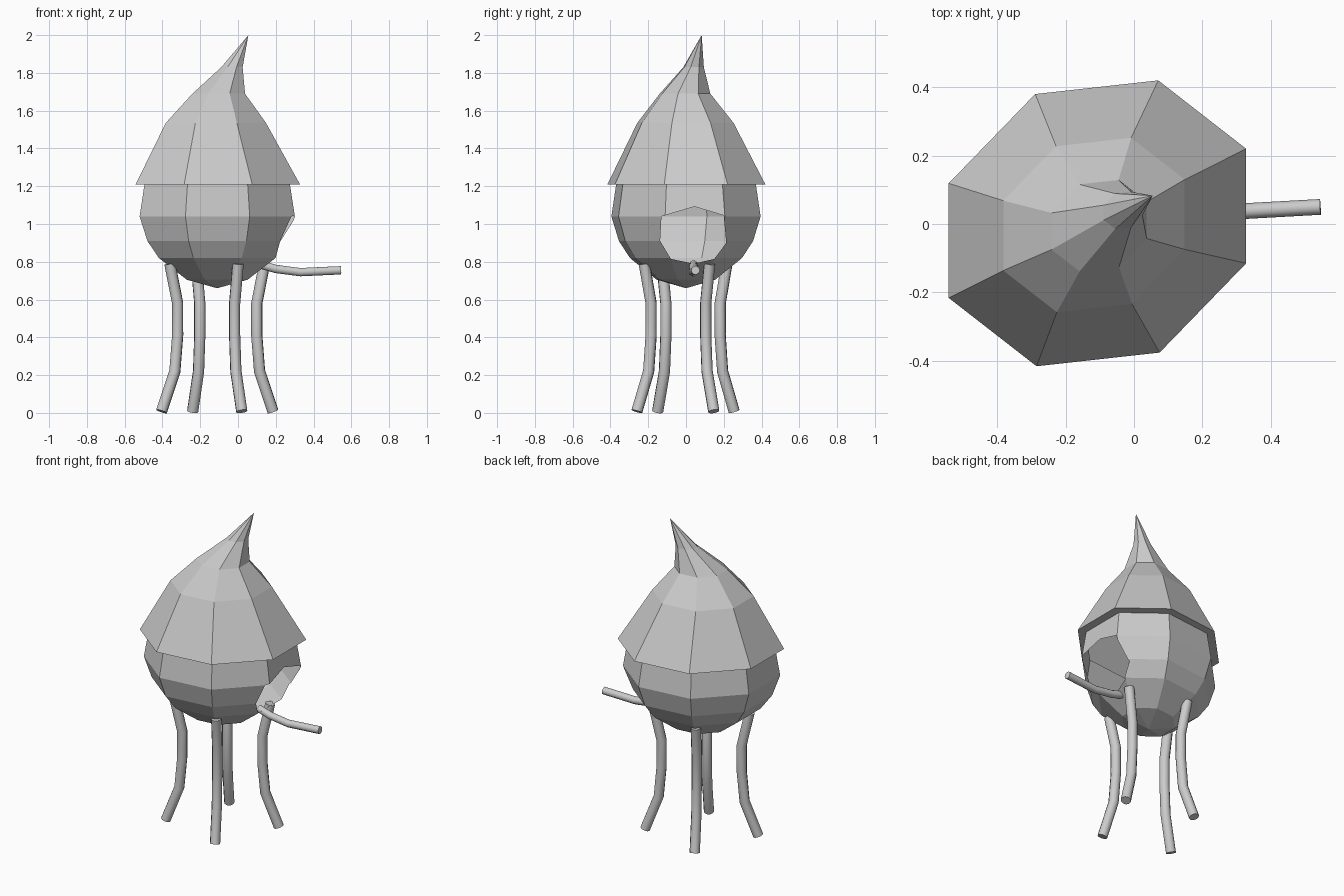
import bpy, bmesh
from mathutils import Vector

if "Cube" in bpy.data.objects:
    bpy.data.objects.remove(bpy.data.objects["Cube"])

# Skewed octagon shared by roof and body (second half is point-mirrored)
HALF = [(0.435, 0.218), (0.178, 0.418), (-0.182, 0.378), (-0.435, 0.117)]
OCT = HALF + [(-x, -y) for x, y in HALF]


def loft(rings, tip):
    """Rings are (centre x, centre y, z, scale); closes to a tip point."""
    bm = bmesh.new()
    loops = [[bm.verts.new((cx + x * s, cy + y * s, z)) for x, y in OCT]
             for cx, cy, z, s in rings]
    for a, b in zip(loops, loops[1:]):
        for i in range(8):
            j = (i + 1) % 8
            bm.faces.new((a[i], a[j], b[j], b[i]))
    t = bm.verts.new(tip)
    for i in range(8):
        bm.faces.new((loops[-1][i], loops[-1][(i + 1) % 8], t))
    bmesh.ops.recalc_face_normals(bm, faces=bm.faces)
    return bm


def finish(bm, name):
    me = bpy.data.meshes.new(name)
    bm.to_mesh(me)
    bm.free()
    ob = bpy.data.objects.new(name, me)
    bpy.context.collection.objects.link(ob)
    return ob


def stick(name, pts, radius):
    """Round bent stick with capped ends."""
    cu = bpy.data.curves.new(name, 'CURVE')
    cu.dimensions = '3D'
    cu.bevel_depth = radius
    cu.bevel_resolution = 3
    cu.use_fill_caps = True
    sp = cu.splines.new('POLY')
    sp.points.add(len(pts) - 1)
    for p, co in zip(sp.points, pts):
        p.co = (*co, 1)
    ob = bpy.data.objects.new(name, cu)
    bpy.context.collection.objects.link(ob)
    bpy.ops.object.select_all(action='DESELECT')
    ob.select_set(True)
    bpy.context.view_layer.objects.active = ob
    bpy.ops.object.convert(target='MESH')
    bpy.ops.object.shade_smooth_by_angle(angle=0.8)


# Roof: flat eave underside, then a cap that leans to a bent tip
finish(loft([(-0.11, 0, 1.21, 0.885), (-0.107, 0.002, 1.21, 1.0),
             (-0.117, -0.003, 1.535, 0.61), (-0.102, -0.005, 1.69, 0.32),
             (-0.032, 0.04, 1.83, 0.13)], (0.055, 0.083, 2.0)), "roof")

# Body: hollow faceted bowl
body = loft([(-0.11, 0, z, s) for z, s in
             [(1.21, 0.885), (1.04, 0.945), (0.91, 0.85),
              (0.82, 0.71), (0.705, 0.37)]], (-0.11, 0, 0.66))

# Entrance hole: slice the +x side along the outline, then drop the inside
HOLE = [Vector(p) for p in [(-0.13, 1.04), (-0.137, 0.91), (-0.08, 0.815),
                            (0.04, 0.79), (0.15, 0.815), (0.213, 0.90),
                            (0.20, 1.045), (0.045, 1.092)]]
EDGES = [(p, Vector((-(q - p).y, (q - p).x)))
         for p, q in zip(HOLE, HOLE[1:] + HOLE[:1])]


def on_side(f):
    return f.calc_center_median().x > 0.08


for p, n in EDGES:
    fs = [f for f in body.faces if on_side(f)]
    geom = fs + list({e for f in fs for e in f.edges}) + list({v for f in fs for v in f.verts})
    bmesh.ops.bisect_plane(body, geom=geom, dist=1e-5,
                           plane_co=(0, p.x, p.y), plane_no=(0, n.x, n.y))
inside = []
for f in body.faces:
    c = f.calc_center_median()
    if on_side(f) and all((Vector((c.y, c.z)) - p).dot(n) > 0 for p, n in EDGES):
        inside.append(f)
bmesh.ops.delete(body, geom=inside, context='FACES')
bmesh.ops.dissolve_limit(body, angle_limit=0.01, verts=body.verts, edges=body.edges)
finish(body, "body")

# Legs: four bowed sticks around the body axis
BOW = [(0.008, 1.0), (0.22, 0.76), (0.41, 0.71), (0.58, 0.71), (0.79, 0.85)]
for name, x, y in [("front_leg", 0.13, -0.26), ("right_leg", 0.295, 0.147),
                   ("back_leg", -0.13, 0.255), ("left_leg", -0.295, -0.15)]:
    stick(name, [(-0.11 + x * s, y * s, z) for z, s in BOW], 0.03)

# Perch under the hole
stick("perch", [(0.12, 0.04, 0.785), (0.20, 0.038, 0.762),
                (0.33, 0.038, 0.745), (0.545, 0.05, 0.755)], 0.023)
